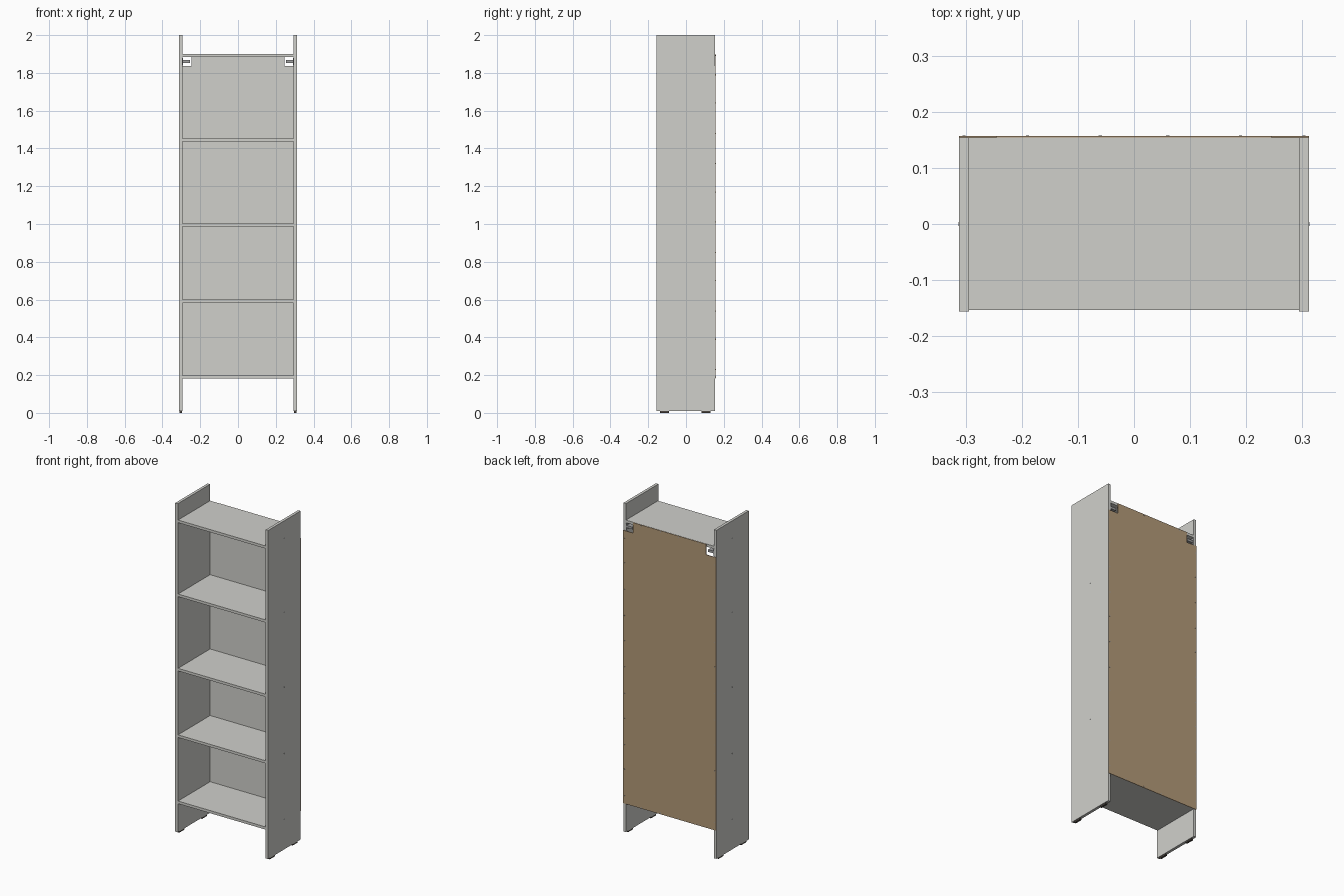
import bpy, bmesh, math
from mathutils import Matrix

if "Cube" in bpy.data.objects:
    bpy.data.objects.remove(bpy.data.objects["Cube"])

def material(name, rgb):
    m = bpy.data.materials.new(name)
    m.diffuse_color = (*rgb, 1)
    m.use_nodes = True
    m.node_tree.nodes["Principled BSDF"].inputs["Base Color"].default_value = m.diffuse_color
    return m

GREY = material("pale grey laminate", (0.63, 0.63, 0.60))
BROWN = material("brown fibreboard", (0.456, 0.323, 0.188))
DARK = material("dark foot plastic", (0.07, 0.06, 0.05))
METAL = material("bracket metal", (0.36, 0.36, 0.36))

def finish(bm, name, mats):
    bmesh.ops.recalc_face_normals(bm, faces=bm.faces)
    me = bpy.data.meshes.new(name)
    bm.to_mesh(me)
    bm.free()
    for m in mats:
        me.materials.append(m)
    ob = bpy.data.objects.new(name, me)
    bpy.context.collection.objects.link(ob)
    return ob

def add_box(bm, x, y, z):
    mat = Matrix.Translation([(a + b) / 2 for a, b in (x, y, z)]) @ \
        Matrix.Diagonal([abs(b - a) for a, b in (x, y, z)] + [1])
    bmesh.ops.create_cube(bm, size=1, matrix=mat)

def box(name, mat, *spans):
    bm = bmesh.new()
    add_box(bm, *spans)
    return finish(bm, name, [mat])

def add_disc(bm, loc, axis, r, depth):
    rot = Matrix.Rotation(math.pi / 2, 4, 'Y' if axis == 'x' else 'X')
    bmesh.ops.create_cone(bm, cap_ends=True, segments=10, radius1=r, radius2=r,
                          depth=depth, matrix=Matrix.Translation(loc) @ rot)

OUT, INN = 0.3115, 0.2945
FRONT, BACK = -0.156, 0.154
T = 0.016
SHELVES = [0.182, 0.583, 0.986, 1.436, 1.884]   # undersides

# shelves
for i, z in enumerate(SHELVES):
    box(f"shelf_{i + 1}", GREY, (-INN, INN), (-0.153, BACK), (z, z + T))

for s, side in ((-1, "left"), (1, "right")):
    # upright side panel
    box(f"side_panel_{side}", GREY, (s * INN, s * OUT), (FRONT, BACK), (0.01, 2.0))
    # glide feet
    for y, end in ((-0.113, "front"), (0.105, "back")):
        box(f"foot_{side}_{end}", DARK, (s * 0.297, s * 0.309), (y - 0.024, y + 0.024), (0, 0.01))
    # shelf screw heads
    bm = bmesh.new()
    for z in SHELVES:
        add_disc(bm, (s * OUT, 0, z + T / 2), 'x', 0.004, 0.002)
    finish(bm, f"shelf_screws_{side}", [GREY])
    # wall hanging bracket in the corner notch
    bm = bmesh.new()
    add_box(bm, (s * 0.253, s * INN), (0.11, 0.15), (1.853, 1.867))
    add_box(bm, (s * 0.2925, s * INN), (0.10, 0.153), (1.84, 1.88))
    finish(bm, f"hanging_bracket_{side}", [METAL])

# back panel with notched top corners, grey on its inner face
ZB, ZT, ZN, XN = 0.182, 1.899, 1.836, 0.245
half = [(OUT, ZB), (OUT, ZN), (XN, ZN), (XN, ZT)]
outline = half + [(-x, z) for x, z in reversed(half)]
bm = bmesh.new()
face = bm.faces.new([bm.verts.new((x, BACK, z)) for x, z in outline])
ext = bmesh.ops.extrude_face_region(bm, geom=[face])
bmesh.ops.translate(bm, vec=(0, 0.003, 0),
                    verts=[g for g in ext["geom"] if isinstance(g, bmesh.types.BMVert)])
bmesh.ops.recalc_face_normals(bm, faces=bm.faces)
for f in bm.faces:
    f.material_index = 1 if f.normal.y < -0.9 else 0
finish(bm, "back_panel", [BROWN, GREY])

# back panel nails
bm = bmesh.new()
for z in (0.23, 0.39, 0.54, 0.70, 0.85, 1.01, 1.17, 1.32, 1.48, 1.64, 1.79):
    for s in (-1, 1):
        add_disc(bm, (s * 0.303, 0.157, z), 'y', 0.003, 0.002)
for z in (SHELVES[0], SHELVES[-1]):
    for x in (-0.19, -0.06, 0.06, 0.19):
        add_disc(bm, (x, 0.157, z + T / 2), 'y', 0.003, 0.002)
finish(bm, "back_nails", [METAL])
